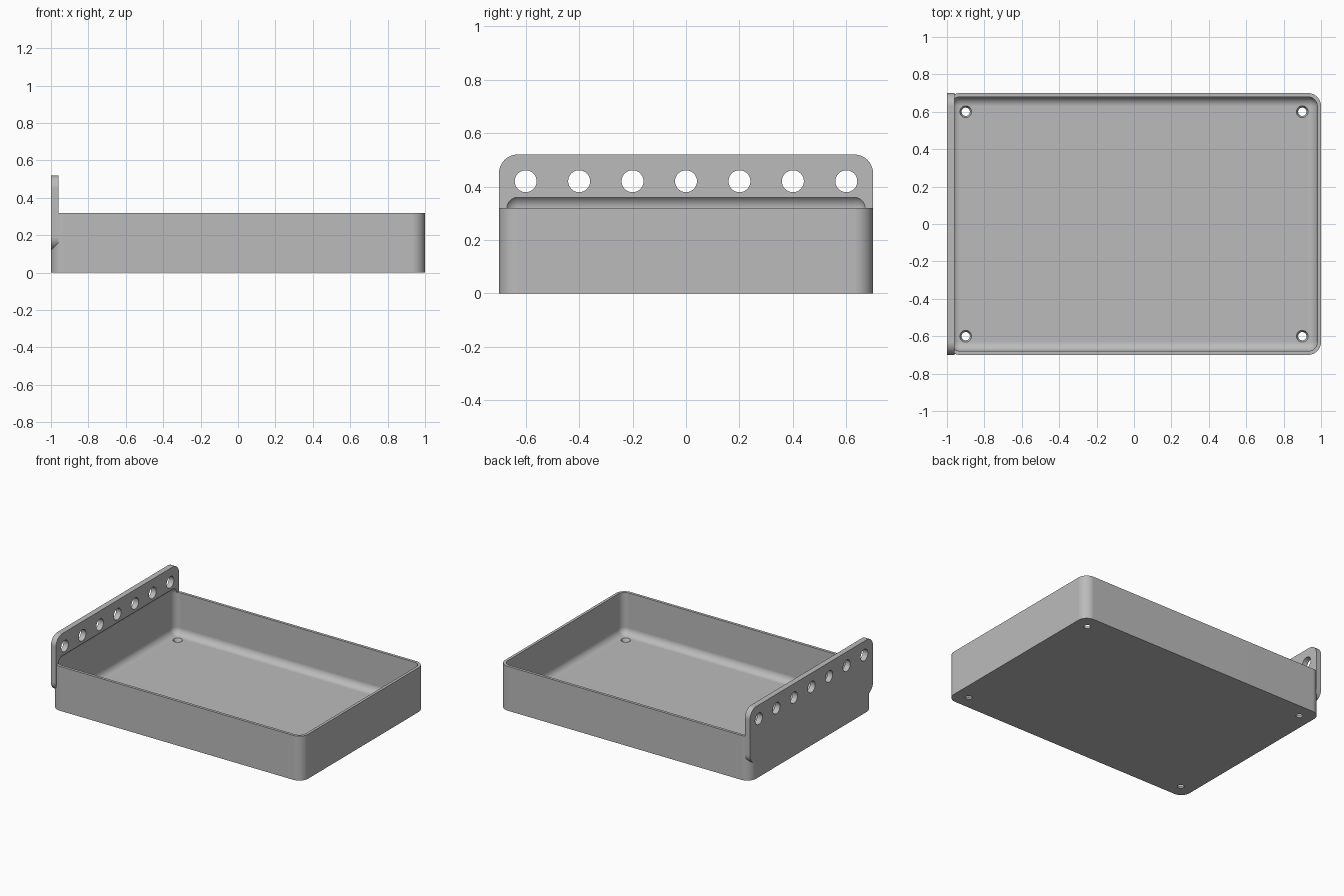
import bpy
import bmesh
from math import radians
from mathutils import Matrix, Vector

cube = bpy.data.objects.get("Cube")
if cube:
    bpy.data.objects.remove(cube, do_unlink=True)

# Material
grey = bpy.data.materials.new("plain grey")
grey.use_nodes = True
colour = (0.5, 0.5, 0.5, 1.0)
grey.diffuse_color = colour
grey.node_tree.nodes["Principled BSDF"].inputs["Base Color"].default_value = colour


def make_object(name, bm):
    bmesh.ops.recalc_face_normals(bm, faces=bm.faces)
    mesh = bpy.data.meshes.new(name)
    bm.to_mesh(mesh)
    bm.free()
    mesh.materials.append(grey)
    obj = bpy.data.objects.new(name, mesh)
    bpy.context.collection.objects.link(obj)
    return obj


def rounded_box(name, low, high, radius, axis=None):
    """Box between two corners; rounds edges along one axis, or all edges."""
    low, high = Vector(low), Vector(high)
    bm = bmesh.new()
    bmesh.ops.create_cube(bm, size=1)
    bmesh.ops.scale(bm, vec=high - low, verts=bm.verts)
    bmesh.ops.translate(bm, vec=(low + high) / 2, verts=bm.verts)
    edges = [e for e in bm.edges if axis is None
             or abs((e.verts[0].co - e.verts[1].co).normalized()[axis]) > 0.9]
    bmesh.ops.bevel(bm, geom=edges, offset=radius, segments=12,
                    profile=0.5, affect='EDGES')
    return make_object(name, bm)


def hole_cutter(name, places, bottom_radius, top_radius, depth, turn):
    bm = bmesh.new()
    for place in places:
        bmesh.ops.create_cone(bm, cap_ends=True, segments=40, radius1=bottom_radius,
                              radius2=top_radius, depth=depth,
                              matrix=Matrix.Translation(place) @ turn)
    return make_object(name, bm)


def combine(target, other, operation):
    """Apply a boolean and discard the helper."""
    mod = target.modifiers.new("cut", 'BOOLEAN')
    mod.operation = operation
    mod.solver = 'EXACT'
    mod.object = other
    bpy.context.view_layer.objects.active = target
    bpy.ops.object.modifier_apply(modifier=mod.name)
    bpy.data.objects.remove(other, do_unlink=True)


# Tray block and upright mounting panel
tray = rounded_box("tray", (-1, -0.7, 0), (1, 0.7, 0.32), 0.07, axis=2)
panel = rounded_box("mounting_panel", (-1, -0.7, 0.12), (-0.96, 0.7, 0.52), 0.07, axis=0)
combine(tray, panel, 'UNION')

# Filleted cavity, also recessing the foot of the panel
cavity = rounded_box("cavity", (-0.98, -0.68, 0.02), (0.98, 0.68, 0.37), 0.05)
combine(tray, cavity, 'DIFFERENCE')

# Row of round holes along the panel
row = [(-0.98, 0.2 * i, 0.42) for i in range(-3, 4)]
combine(tray, hole_cutter("panel_holes", row, 0.041, 0.041, 0.1,
                          Matrix.Rotation(radians(90), 4, 'Y')), 'DIFFERENCE')

# Countersunk holes in the floor corners
corners = [(x, y, 0.01) for x in (-0.9, 0.9) for y in (-0.6, 0.6)]
combine(tray, hole_cutter("floor_holes", corners, 0.02, 0.034, 0.03,
                          Matrix.Identity(4)), 'DIFFERENCE')

# Smooth fillets with crisp edges
bpy.ops.object.select_all(action='DESELECT')
tray.select_set(True)
bpy.context.view_layer.objects.active = tray
bpy.ops.object.shade_smooth_by_angle(angle=radians(30))
weighted = tray.modifiers.new("even_shading", 'WEIGHTED_NORMAL')
weighted.keep_sharp = True
